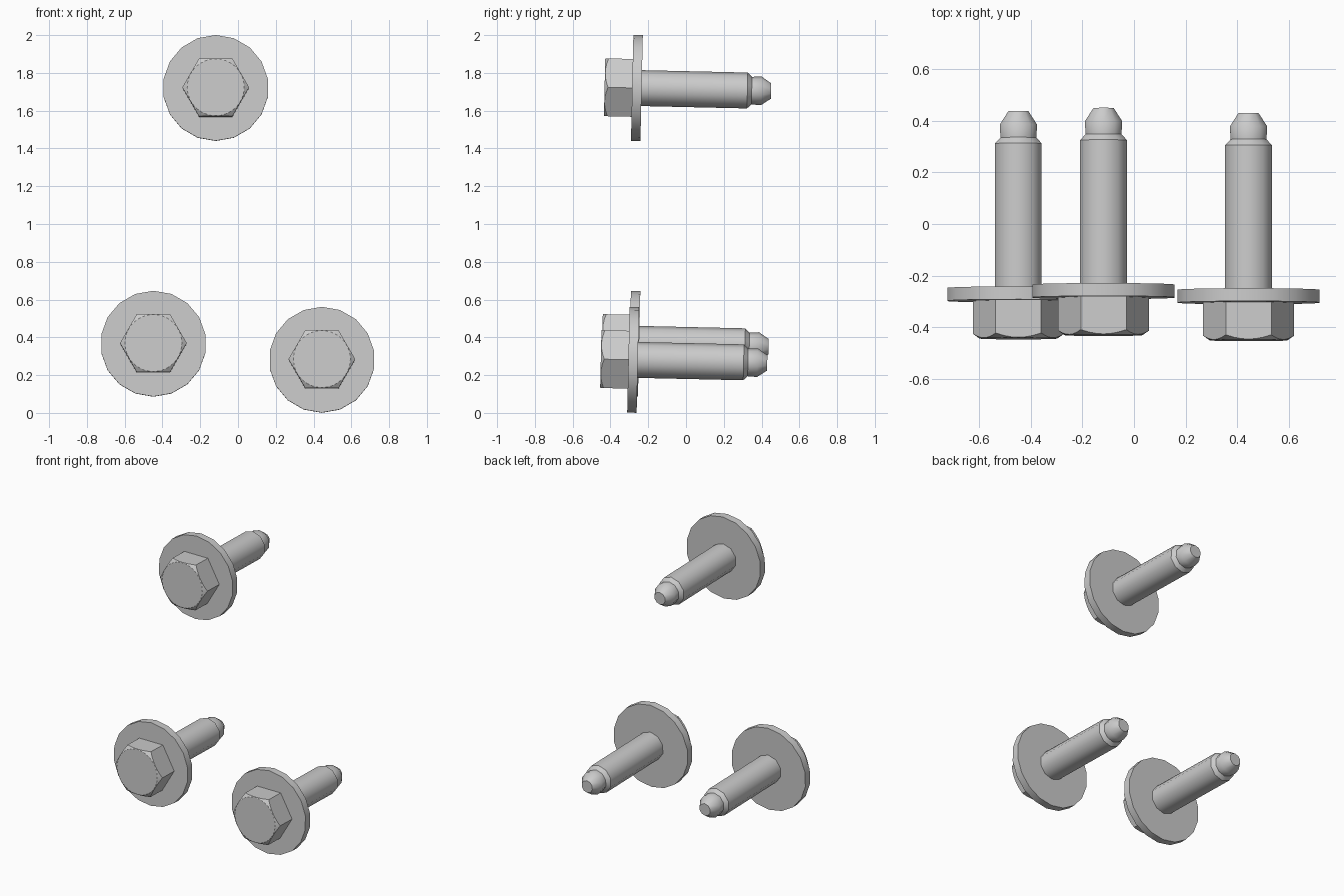
import bpy, bmesh
from math import pi, sin, cos, radians

if "Cube" in bpy.data.objects:
    bpy.data.objects.remove(bpy.data.objects["Cube"])

PIVOT_Y = -0.26          # middle of the flange, tilt happens around it
APOTHEM = 0.153          # hex head, centre to flat
TILT = radians(-1.3)


def hex_radius(a):
    """Distance from axis to the hexagon outline at angle a (flats up and down)."""
    rel = (a + pi / 6) % (pi / 3) - pi / 6
    return APOTHEM / cos(rel)


def ring_mesh(name, sides, rings, smooth_angle):
    """Skin rings along y; each ring is a function angle -> (radius, y)."""
    bm = bmesh.new()
    loops = []
    for ring in rings:
        loop = []
        for i in range(sides):
            a = 2 * pi * i / sides
            r, y = ring(a)
            loop.append(bm.verts.new((r * sin(a), y - PIVOT_Y, r * cos(a))))
        loops.append(loop)
    for lo, hi in zip(loops, loops[1:]):
        for i in range(sides):
            j = (i + 1) % sides
            bm.faces.new((lo[i], lo[j], hi[j], hi[i]))
    bm.faces.new(loops[0])
    bm.faces.new(loops[-1])
    bmesh.ops.recalc_face_normals(bm, faces=bm.faces)
    mesh = bpy.data.meshes.new(name)
    bm.to_mesh(mesh)
    bm.free()
    return mesh, smooth_angle


def lathe(name, sides, profile, smooth_angle):
    return ring_mesh(name, sides, [lambda a, p=p: p for p in profile], smooth_angle)


# hex head with a conical chamfer on its corners
FRONT = -0.431
CAP_R = APOTHEM * 0.985
head = ring_mesh("hex_head", 36, [
    lambda a: (CAP_R, FRONT),
    lambda a: (hex_radius(a), FRONT + 0.7 * (hex_radius(a) - CAP_R)),
    lambda a: (hex_radius(a), -0.28),
], radians(15))

# wide flange
flange = lathe("flange", 18, [(0.28, -0.285), (0.28, -0.235)], radians(40))

# shank with shoulder, neck and pointed tip
shank = lathe("shank", 10, [
    (0.095, -0.24), (0.095, 0.325), (0.073, 0.348),
    (0.076, 0.398), (0.041, 0.45),
], radians(40))

# three bolts: x, y shift, z
bolts = {
    "top_bolt": (-0.118, 0.0, 1.72),
    "left_bolt": (-0.448, -0.013, 0.366),
    "right_bolt": (0.444, -0.02, 0.281),
}
for bolt, (x, dy, z) in bolts.items():
    for mesh, angle in (head, flange, shank):
        obj = bpy.data.objects.new(f"{bolt}_{mesh.name}", mesh)
        bpy.context.collection.objects.link(obj)
        obj.location = (x, PIVOT_Y + dy, z)
        obj.rotation_euler.x = TILT
        if mesh.users == 1:
            bpy.ops.object.select_all(action='DESELECT')
            obj.select_set(True)
            bpy.context.view_layer.objects.active = obj
            bpy.ops.object.shade_smooth_by_angle(angle=angle)
